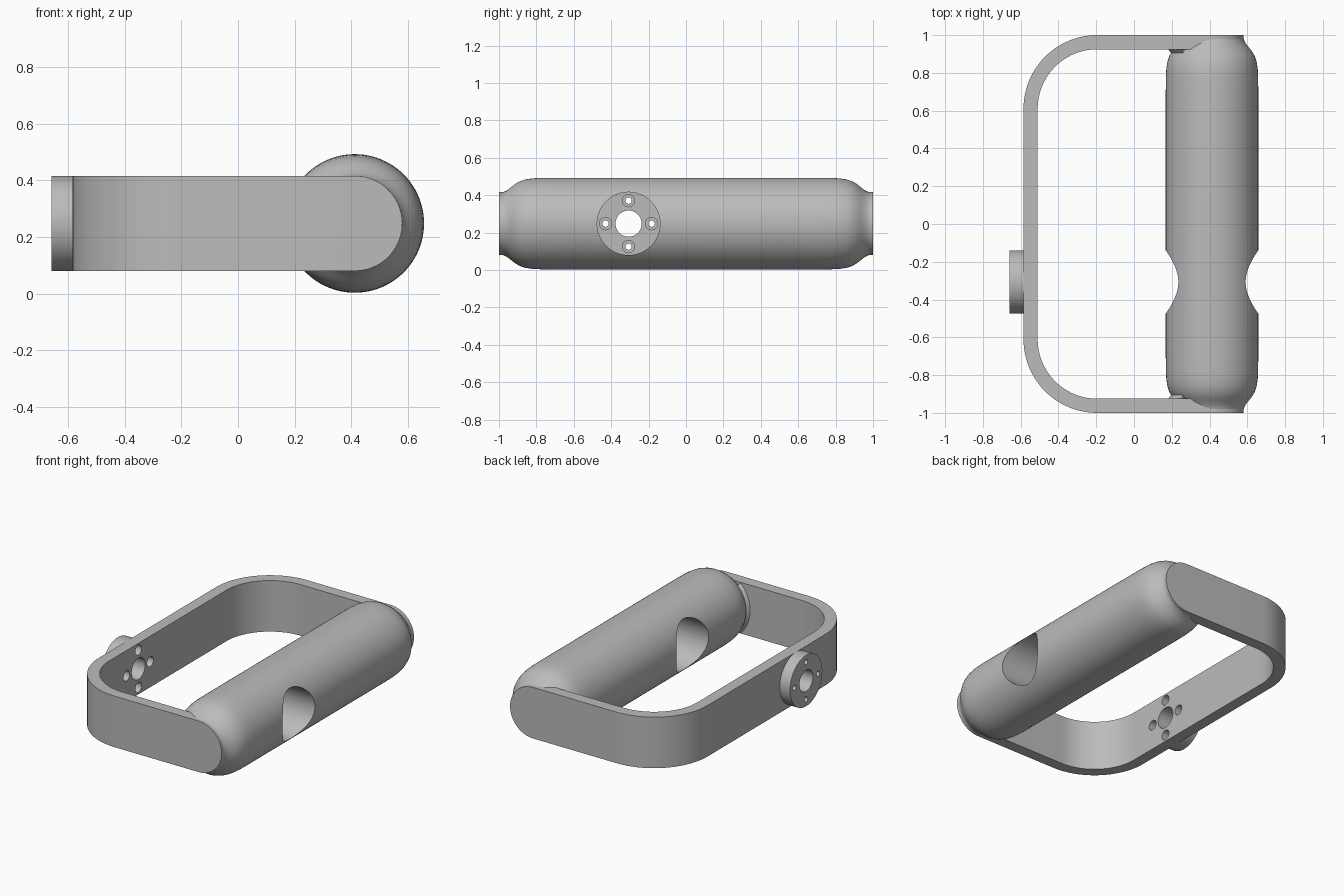
import bpy, bmesh
from math import pi, cos, sin, radians
from mathutils import Matrix, Vector

if "Cube" in bpy.data.objects:
    bpy.data.objects.remove(bpy.data.objects["Cube"])

grey = bpy.data.materials.new("plain grey")
grey.use_nodes = True
COLOUR = (0.5, 0.5, 0.5, 1)
grey.diffuse_color = COLOUR
grey.node_tree.nodes["Principled BSDF"].inputs["Base Color"].default_value = COLOUR

GRIP_X, MID_Z = 0.413, 0.248      # grip axis
HALF_H = 0.168                    # half height of the strap
BOSS_Y = -0.307                   # mount position along the strap


def finish(name, bm):
    bmesh.ops.recalc_face_normals(bm, faces=bm.faces)
    mesh = bpy.data.meshes.new(name)
    bm.to_mesh(mesh)
    bm.free()
    obj = bpy.data.objects.new(name, mesh)
    bpy.context.collection.objects.link(obj)
    mesh.materials.append(grey)
    return obj


def x_cylinder(name, x0, x1, y, z, r, sides=64):
    bm = bmesh.new()
    place = Matrix.Translation(((x0 + x1) / 2, y, z)) @ Matrix.Rotation(pi / 2, 4, "Y")
    bmesh.ops.create_cone(bm, cap_ends=True, segments=sides, radius1=r, radius2=r,
                          depth=x1 - x0, matrix=place)
    return finish(name, bm)


def prism(name, points, direction):
    bm = bmesh.new()
    face = bm.faces.new([bm.verts.new(p) for p in points])
    out = bmesh.ops.extrude_face_region(bm, geom=[face], use_keep_orig=True)
    moved = [v for v in out["geom"] if isinstance(v, bmesh.types.BMVert)]
    bmesh.ops.translate(bm, verts=moved, vec=direction)
    return finish(name, bm)


def lathe(name, profile, start=0, sweep=2 * pi, steps=96, closed=False):
    """Turn (y, radius) points about the grip axis."""
    bm = bmesh.new()
    verts = [bm.verts.new((GRIP_X - r * cos(start), y, MID_Z + r * sin(start)))
             for y, r in profile]
    pairs = list(zip(verts, verts[1:])) + ([(verts[-1], verts[0])] if closed else [])
    edges = [bm.edges.new(p) for p in pairs]
    bmesh.ops.spin(bm, geom=verts + edges, cent=(GRIP_X, 0, MID_Z), axis=(0, 1, 0),
                   angle=sweep, steps=steps)
    bmesh.ops.remove_doubles(bm, verts=bm.verts, dist=0.0001)
    bmesh.ops.holes_fill(bm, edges=[e for e in bm.edges if e.is_boundary])
    return finish(name, bm)


def cut(obj, tool, operation="DIFFERENCE"):
    mod = obj.modifiers.new("cut", "BOOLEAN")
    mod.object, mod.operation, mod.solver = tool, operation, "EXACT"
    bpy.context.view_layer.update()
    bpy.context.view_layer.objects.active = obj
    bpy.ops.object.modifier_apply(modifier=mod.name)
    bpy.data.objects.remove(tool)


def u_side(x, y, r, end):
    """Rounded U outline, open toward +x."""
    pts = [(end, y)]
    for base, cy in ((90, y - r), (180, r - y)):
        for i in range(25):
            a = radians(base + 90 * i / 24)
            pts.append((x + r + r * cos(a), cy + r * sin(a)))
    return pts + [(end, -y)]


# strap: U-shaped band, its two arms trimmed to round ends
outline = u_side(-0.585, 1.0, 0.39, 0.8) + u_side(-0.51, 0.925, 0.315, 0.8)[::-1]
strap = prism("strap", [(x, y, MID_Z - HALF_H) for x, y in outline], (0, 0, 2 * HALF_H))
rim = [(-1, -1.2, MID_Z + HALF_H * 1.5), (-1, -1.2, MID_Z - HALF_H * 1.5),
       (-0.9, -1.2, MID_Z - HALF_H)]
for i in range(49):
    a = -pi / 2 + pi * i / 48
    rim.append((GRIP_X + HALF_H * cos(a), -1.2, MID_Z + HALF_H * sin(a)))
rim.append((-0.9, -1.2, MID_Z + HALF_H))
cut(strap, prism("trim", rim, (0, 2.4, 0)), "INTERSECT")

# grip: turned bar with shouldered ends and a round cross hole
half = [(0.7, 0.245), (0.77, 0.2445), (0.82, 0.242), (0.86, 0.236), (0.89, 0.226),
        (0.915, 0.211), (0.935, 0.195), (0.955, 0.179), (0.975, 0.169), (0.99, 0.166),
        (0.99, 0)]
grip = lathe("grip", [(-y, r) for y, r in half[::-1]] + half)
cut(grip, x_cylinder("grip_hole", 0, 1, BOSS_Y, MID_Z, HALF_H, 96))

# collars where the grip meets the inside of each arm
collars = [lathe(n, [(s * 0.9, 0.1), (s * 0.9, 0.213), (s * 0.93, 0.236), (s * 0.93, 0.1)],
                 -pi / 4, pi / 2, 24, True)
           for n, s in (("back_collar", 1), ("front_collar", -1))]

# mount: round boss on the strap, with a bore and four screw holes
boss = x_cylinder("mount_boss", -0.66, -0.584, BOSS_Y, MID_Z, HALF_H, 96)
for part in (boss, strap):
    cut(part, x_cylinder("bore", -0.8, -0.4, BOSS_Y, MID_Z, 0.07))
    for k in range(4):
        y = BOSS_Y + 0.123 * cos(k * pi / 2)
        z = MID_Z + 0.123 * sin(k * pi / 2)
        radius = 0.033 if part is strap else 0.017
        cut(part, x_cylinder("screw_hole", -0.8, -0.4, y, z, radius, 32))

# smooth the curves, keep the edges sharp
bpy.ops.object.select_all(action="DESELECT")
for obj in [strap, grip, boss] + collars:
    obj.select_set(True)
bpy.context.view_layer.objects.active = strap
bpy.ops.object.shade_smooth_by_angle(angle=radians(30))
